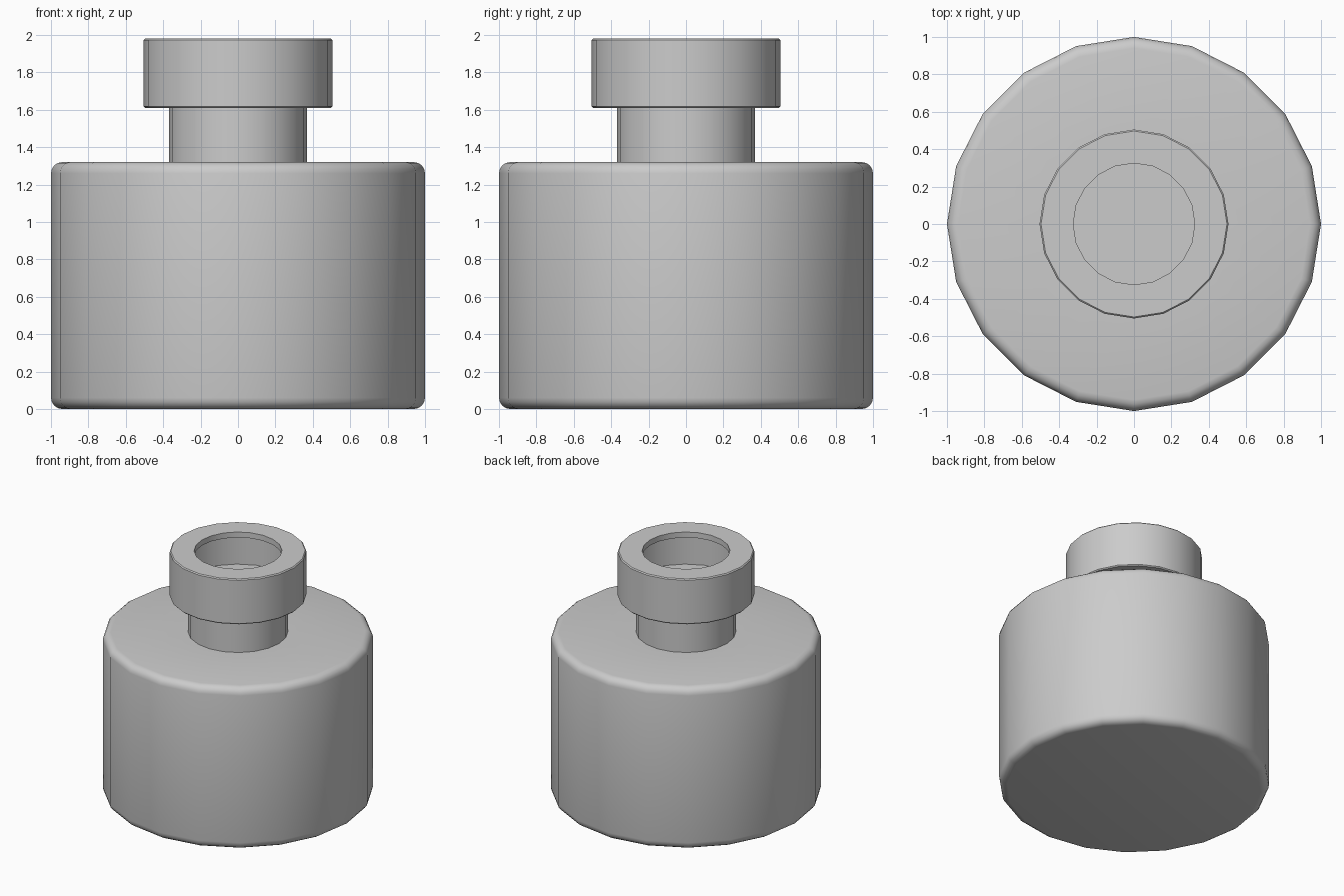
import bpy, bmesh
from math import radians, sin, cos, tau

if "Cube" in bpy.data.objects:
    bpy.data.objects.remove(bpy.data.objects["Cube"])

SIDES = 20
WALL = 0.045


def arc(cx, cz, r, a0, a1, steps=4):
    """Points of a rounded corner in the (radius, height) plane."""
    angles = [radians(a0 + (a1 - a0) * i / steps) for i in range(steps + 1)]
    return [(cx + r * cos(a), cz + r * sin(a)) for a in angles]


def lathe(name, profile):
    """Revolve a profile that starts and ends on the z axis."""
    bm = bmesh.new()
    rings = []
    for r, z in profile:
        if r == 0:
            rings.append([bm.verts.new((0, 0, z))])
        else:
            rings.append([bm.verts.new((r * cos(tau * i / SIDES), r * sin(tau * i / SIDES), z))
                          for i in range(SIDES)])
    for a, b in zip(rings, rings[1:]):
        for i in range(SIDES):
            j = (i + 1) % SIDES
            if len(a) == 1:
                bm.faces.new((a[0], b[i], b[j]))
            elif len(b) == 1:
                bm.faces.new((a[i], a[j], b[0]))
            else:
                bm.faces.new((a[i], a[j], b[j], b[i]))
    bmesh.ops.recalc_face_normals(bm, faces=bm.faces)
    mesh = bpy.data.meshes.new(name)
    bm.to_mesh(mesh)
    bm.free()
    obj = bpy.data.objects.new(name, mesh)
    bpy.context.collection.objects.link(obj)
    bpy.ops.object.select_all(action='DESELECT')
    obj.select_set(True)
    bpy.context.view_layer.objects.active = obj
    bpy.ops.object.shade_smooth_by_angle(angle=radians(30))
    return obj


# Outside: rounded body, narrow neck, thick collar, mouth edge
outside = [(0, 0)]
outside += arc(0.94, 0.06, 0.06, -90, 0)
outside += arc(0.94, 1.26, 0.06, 0, 90)
outside += [(0.37, 1.32), (0.37, 1.61)]
outside += arc(0.497, 1.618, 0.008, -90, 0, 1)
outside += arc(0.497, 1.972, 0.008, 0, 90, 1)
outside += [(0.325, 1.98)]

# Inside: hollow shell following the outside at wall thickness
inside = [(0.325, 1.98 - WALL), (0.505 - WALL, 1.98 - WALL), (0.505 - WALL, 1.61 + WALL),
          (0.325, 1.61 + WALL), (0.325, 1.32 - WALL),
          (1 - WALL, 1.32 - WALL), (1 - WALL, WALL), (0, WALL)]

lathe("bottle", outside + inside)
